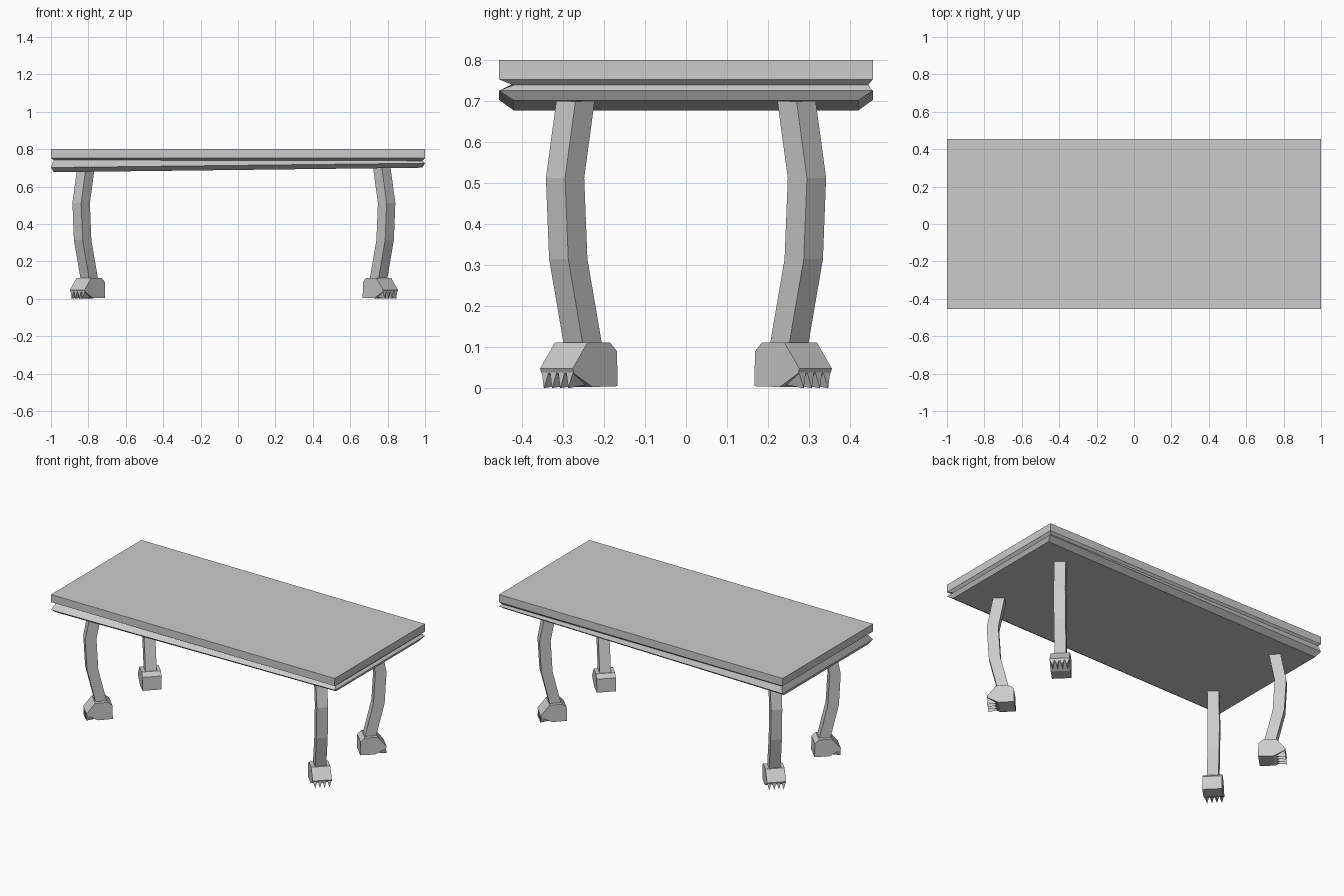
import bpy, bmesh
from mathutils import Vector

if "Cube" in bpy.data.objects:
    bpy.data.objects.remove(bpy.data.objects["Cube"])

CX = -0.022          # the leg set sits slightly off centre
ANKLE = (0.772, 0.25)


def finish(name, bm):
    bmesh.ops.recalc_face_normals(bm, faces=bm.faces)
    me = bpy.data.meshes.new(name)
    bm.to_mesh(me)
    bm.free()
    ob = bpy.data.objects.new(name, me)
    bpy.context.collection.objects.link(ob)
    return ob


def loft(bm, rings):
    """Skin a list of equal-length rings and cap both ends."""
    loops = [[bm.verts.new(p) for p in r] for r in rings]
    n = len(loops[0])
    for a, b in zip(loops, loops[1:]):
        for i in range(n):
            j = (i + 1) % n
            bm.faces.new((a[i], a[j], b[j], b[i]))
    bm.faces.new(loops[0])
    bm.faces.new(loops[-1])


# Table top: moulded slab, (x half, y front, y back, z at left, z at right) per level
levels = [
    (1.0, 0.455, 0.455, 0.80, 0.80),
    (1.0, 0.455, 0.455, 0.752, 0.752),
    (0.985, 0.42, 0.443, 0.742, 0.738),
    (1.0, 0.455, 0.455, 0.702, 0.725),
    (0.985, 0.42, 0.42, 0.677, 0.701),
]
bm = bmesh.new()
loft(bm, [[(-x, -f, zl), (x, -f, zr), (x, b, zr), (-x, b, zl)] for x, f, b, zl, zr in levels])
finish("table_top", bm)


def corner(sx, sy):
    """Map (outward, sideways, height) of a diagonal leg into world space."""
    k = 0.5 ** 0.5
    return lambda u, v, z: Vector((CX + sx * (ANKLE[0] + (u + v) * k), sy * (ANKLE[1] + (u - v) * k), z))


def build_leg(name, P):
    # Bent square leg
    bm = bmesh.new()
    s = 0.033
    loft(bm, [[P(u - s, -s, z), P(u + s, -s, z), P(u + s, s, z), P(u - s, s, z)]
              for u, z in ((0, 0.10), (0.052, 0.315), (0.063, 0.512), (0.027, 0.70))])
    finish(name + "_leg", bm)

    # Blocky paw: side profile extruded sideways
    bm = bmesh.new()
    w = 0.056
    prof = [(-0.062, 0.005), (-0.060, 0.09), (-0.035, 0.112), (0.041, 0.112),
            (0.093, 0.048), (0.088, 0.036), (0.025, 0.003)]
    loft(bm, [[P(u, v, z) for u, z in prof] for v in (-w, w)])
    finish(name + "_paw", bm)

    # Four pointed claws under the toe edge
    bm = bmesh.new()
    for i in range(4):
        v = -0.042 + 0.028 * i
        a, b, c, t = [bm.verts.new(p) for p in (P(0.089, v - 0.012, 0.040), P(0.089, v + 0.012, 0.040),
                                                P(0.035, v, 0.008), P(0.094, v, 0.0))]
        for f in ((a, b, c), (a, b, t), (b, c, t), (c, a, t)):
            bm.faces.new(f)
    finish(name + "_claws", bm)


for sx, side in ((-1, "left"), (1, "right")):
    for sy, end in ((-1, "front"), (1, "back")):
        build_leg(end + "_" + side, corner(sx, sy))
